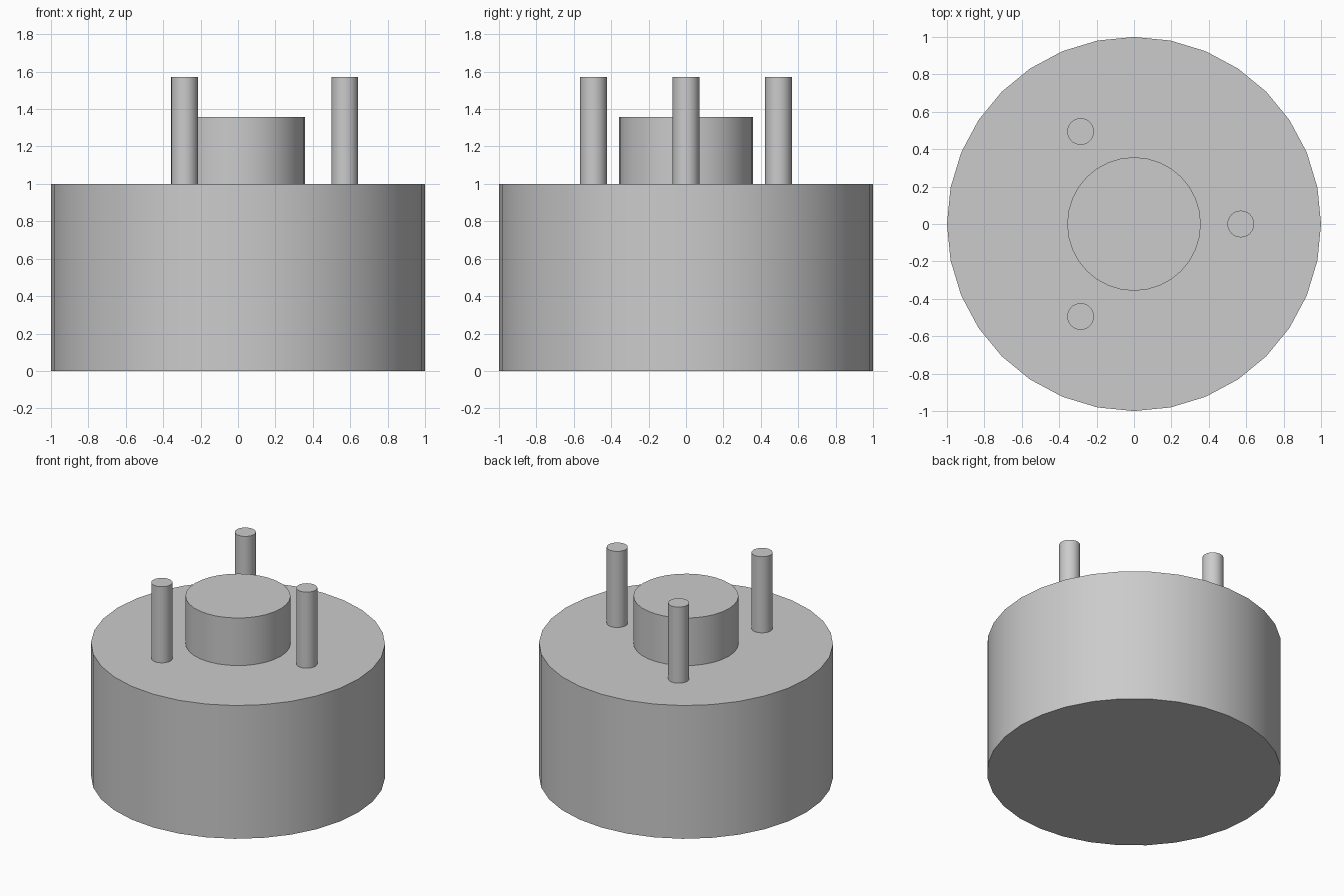
import bpy
import math

cube = bpy.data.objects.get("Cube")
if cube:
    bpy.data.objects.remove(cube, do_unlink=True)

# Single plain grey
grey = bpy.data.materials.new("plain_grey")
grey.use_nodes = True
GREY = (0.6, 0.6, 0.6, 1)
grey.diffuse_color = GREY
grey.node_tree.nodes["Principled BSDF"].inputs["Base Color"].default_value = GREY


def cylinder(name, radius, bottom, top, x=0, y=0):
    """Upright cylinder with smooth sides and sharp rims."""
    bpy.ops.mesh.primitive_cylinder_add(
        vertices=32, radius=radius, depth=top - bottom,
        location=(x, y, (bottom + top) / 2))
    obj = bpy.context.object
    obj.name = name
    obj.data.materials.append(grey)
    bpy.ops.object.shade_smooth_by_angle(angle=math.radians(30))
    return obj


# Main drum and raised centre boss
cylinder("body", 1, 0, 1)
cylinder("centre_boss", 0.357, 1, 1.357)

# Three pins evenly spaced around the boss
PIN_CIRCLE = 0.571
for i, side in enumerate(("left", "back_right", "front_right")):
    angle = i * math.tau / 3
    cylinder(f"pin_{side}", 0.0714, 1, 1.571,
             PIN_CIRCLE * math.cos(angle), PIN_CIRCLE * math.sin(angle))
